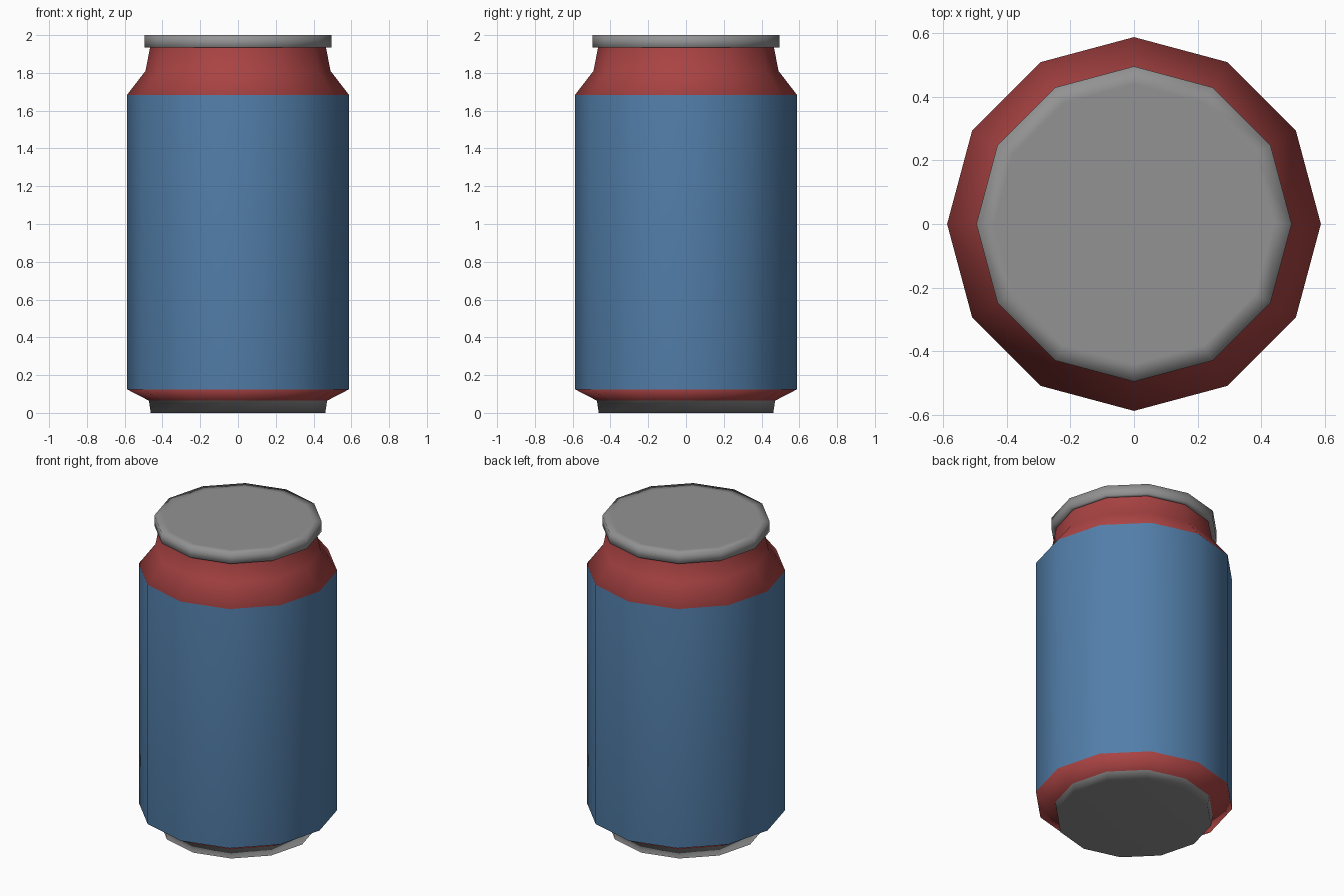
import bpy, bmesh
from math import cos, sin, pi

if "Cube" in bpy.data.objects:
    bpy.data.objects.remove(bpy.data.objects["Cube"])

SIDES = 12

def material(name, rgb):
    m = bpy.data.materials.new(name)
    m.diffuse_color = (*rgb, 1)
    m.use_nodes = True
    m.node_tree.nodes["Principled BSDF"].inputs["Base Color"].default_value = m.diffuse_color
    return m

grey = material("metal", (0.29, 0.29, 0.29))
blue = material("blue_paint", (0.085, 0.21, 0.40))
red = material("red_paint", (0.40, 0.056, 0.056))
GREY, BLUE, RED = 0, 1, 2

def lathe(name, profile, bands, cap_start=False, cap_end=False):
    """Revolve (radius, z) points, bottom to top; bands gives each strip's colour."""
    bm = bmesh.new()
    rings = [[bm.verts.new((r * cos(2 * pi * i / SIDES), r * sin(2 * pi * i / SIDES), z))
              for i in range(SIDES)] for r, z in profile]
    for a, b, colour in zip(rings, rings[1:], bands):
        for i in range(SIDES):
            j = (i + 1) % SIDES
            bm.faces.new((a[i], a[j], b[j], b[i])).material_index = colour
    if cap_start:
        bm.faces.new(rings[0][::-1])
    if cap_end:
        bm.faces.new(rings[-1])
    for f in bm.faces:
        f.smooth = True
    me = bpy.data.meshes.new(name)
    bm.to_mesh(me)
    bm.free()
    for m in (grey, blue, red):
        me.materials.append(m)
    ob = bpy.data.objects.new(name, me)
    bpy.context.collection.objects.link(ob)
    # let large faces dominate the smooth shading
    ob.modifiers.new("weighted_normals", "WEIGHTED_NORMAL")
    return ob

# can body: metal base, lower taper, straight wall, shoulder and neck
lathe("can_body",
      [(0.462, 0.005), (0.472, 0.065), (0.588, 0.125),
       (0.588, 1.683), (0.49, 1.81), (0.465, 1.937)],
      [GREY, RED, BLUE, RED, RED], cap_start=True)

# metal lid with overhanging rim
lathe("lid", [(0.46, 1.935), (0.496, 1.935), (0.496, 2.0), (0.44, 2.0)],
      [GREY, GREY, GREY], cap_start=True, cap_end=True)

# keep the can standing exactly on the ground
for v in bpy.data.objects["can_body"].data.vertices:
    if v.co.z < 0.01:
        v.co.z = 0
